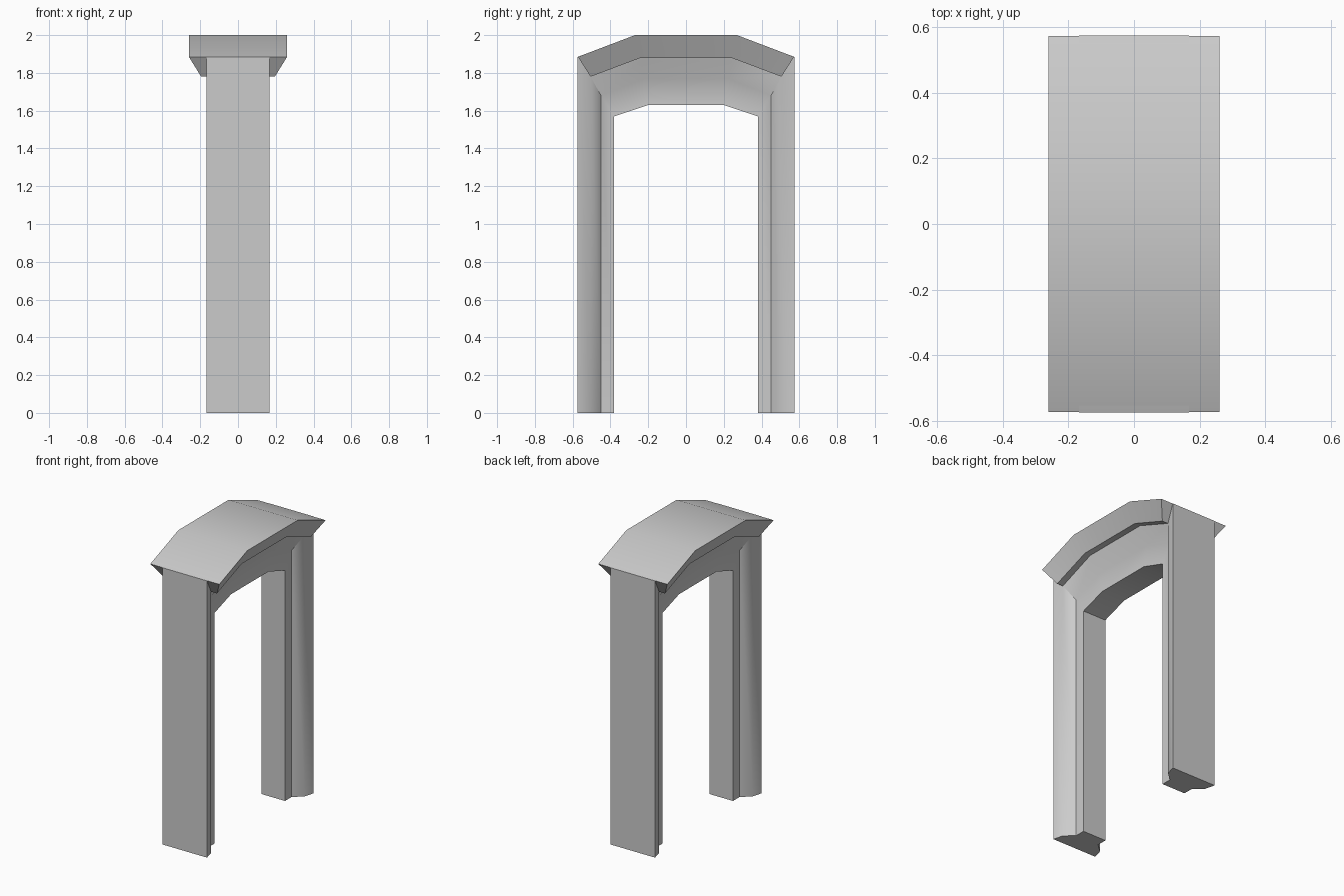
import bpy, bmesh, math

if "Cube" in bpy.data.objects:
    bpy.data.objects.remove(bpy.data.objects["Cube"])

stone = bpy.data.materials.new("pale_grey_stone")
stone.diffuse_color = (0.6, 0.6, 0.6, 1)
stone.use_nodes = True
stone.node_tree.nodes["Principled BSDF"].inputs["Base Color"].default_value = stone.diffuse_color


def mirror_path(half):
    """Path in (y, z) given for -y, continued symmetrically to +y."""
    return half + [(-y, z) for y, z in reversed(half)]


def loft(name, rails, angle):
    """rails: list of (half_width, half_path). Joins them into a closed swept solid."""
    ring = [(-w, mirror_path(p)) for w, p in rails]
    ring += [(w, mirror_path(p)) for w, p in reversed(rails)]
    bm = bmesh.new()
    stations = [[bm.verts.new((x, *path[i])) for x, path in ring]
                for i in range(len(ring[0][1]))]
    n = len(ring)
    for a, b in zip(stations, stations[1:]):
        for k in range(n):
            j = (k + 1) % n
            bm.faces.new((a[k], a[j], b[j], b[k]))
    bm.faces.new(stations[0])
    bm.faces.new(stations[-1])
    bmesh.ops.recalc_face_normals(bm, faces=bm.faces)
    me = bpy.data.meshes.new(name)
    bm.to_mesh(me)
    bm.free()
    me.materials.append(stone)
    ob = bpy.data.objects.new(name, me)
    bpy.context.collection.objects.link(ob)
    bpy.ops.object.select_all(action='DESELECT')
    ob.select_set(True)
    bpy.context.view_layer.objects.active = ob
    bpy.ops.object.shade_smooth_by_angle(angle=math.radians(angle))
    return ob


def leg_rail(y, shoulder_z, top_y, top_z):
    return [(-y, 0), (-y, shoulder_z), (-top_y, top_z)]


# Door frame: moulded profile swept up, over and down
loft("door_frame", [
    (0.168, leg_rail(0.574, 1.885, 0.27, 1.99)),
    (0.15, leg_rail(0.505, 1.78, 0.24, 1.865)),
    (0.088, leg_rail(0.45, 1.68, 0.225, 1.768)),
    (0.088, leg_rail(0.38, 1.57, 0.20, 1.63)),
], 35)

# Overhanging roof cap with sides sloping inwards underneath
loft("roof_cap", [
    (0.26, [(-0.572, 1.885), (-0.27, 2.0)]),
    (0.195, [(-0.505, 1.78), (-0.24, 1.88)]),
], 35)
